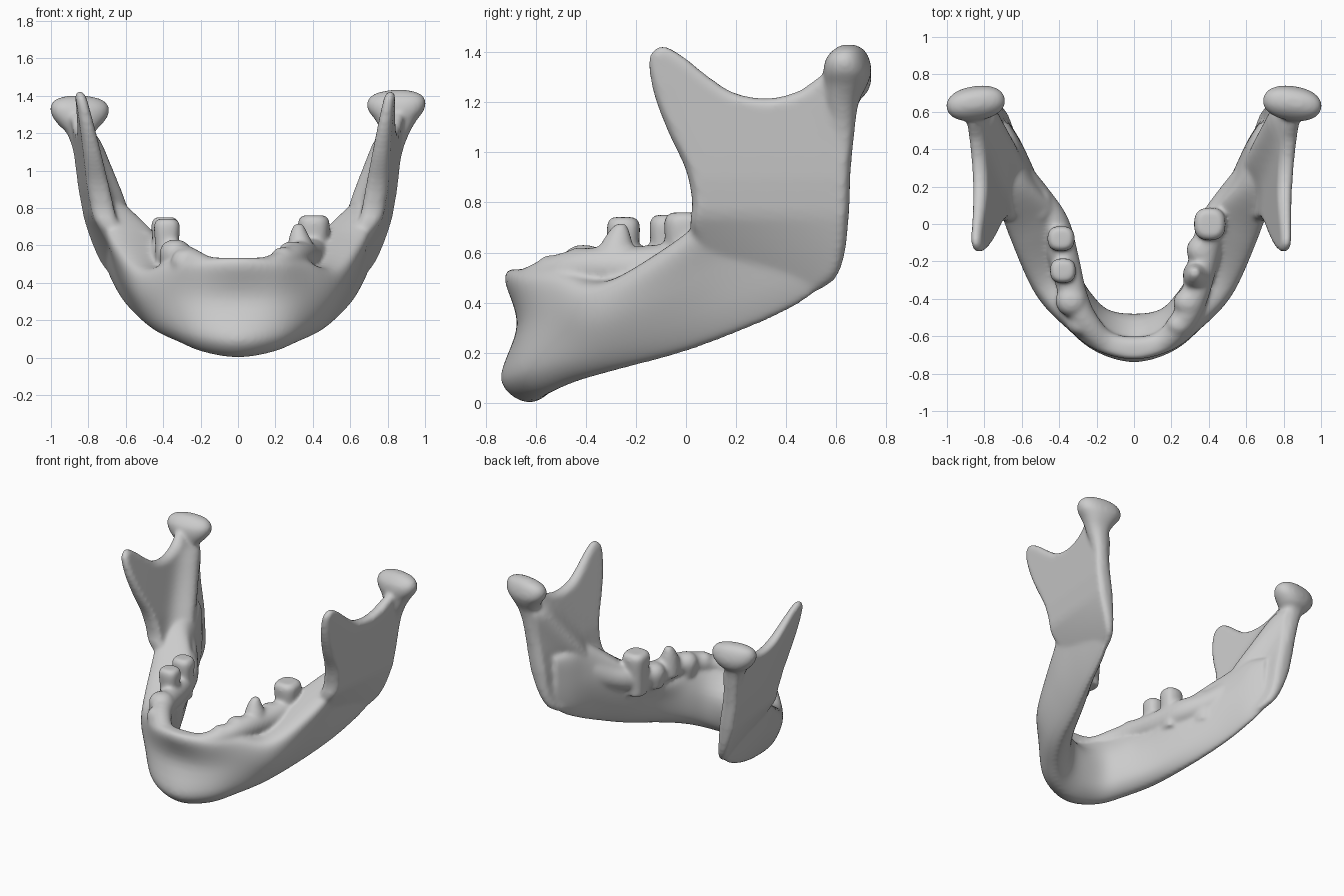
import bpy, bmesh
from math import sin, cos, pi, radians, exp
from mathutils import Vector

if "Cube" in bpy.data.objects:
    bpy.data.objects.remove(bpy.data.objects["Cube"])

bm = bmesh.new()


def spline(rows, n, closed=False):
    """Catmull-Rom through rows of numbers, n steps per span."""
    m, out = len(rows), []
    pick = lambda i: rows[i % m] if closed else rows[max(0, min(m - 1, i))]
    for i in range(m if closed else m - 1):
        for k in range(n):
            t = k / n
            out.append([0.5 * (2 * b + (c - a) * t + (2 * a - 5 * b + 4 * c - d) * t * t
                        + (3 * b - a - 3 * c + d) * t ** 3)
                        for a, b, c, d in zip(pick(i - 1), pick(i), pick(i + 1), pick(i + 2))])
    if not closed:
        out.append(list(rows[-1]))
    return out


def loft(rings, target=bm):
    """Closed skin through equal-sized rings of points."""
    vs = [[target.verts.new(p) for p in r] for r in rings]
    n = len(vs[0])
    for a, b in zip(vs, vs[1:]):
        for i in range(n):
            target.faces.new((a[i], a[(i + 1) % n], b[(i + 1) % n], b[i]))
    target.faces.new(vs[0])
    target.faces.new(vs[-1])


def clamp(v, hi=1.0):
    return max(0.0, min(hi, v))


def stack(s, x, y, rows, squash=2.0, turn=0.0):
    """Rounded post from rows of dx, dy, z, rx, ry."""
    rings = []
    for dx, dy, z, rx, ry in spline(rows, 4):
        ring = []
        for k in range(28):
            a = 2 * pi * k / 28
            u, v = cos(a), sin(a)
            u = abs(u) ** (2 / squash) * (1 if u > 0 else -1) * max(rx, .004)
            v = abs(v) ** (2 / squash) * (1 if v > 0 else -1) * max(ry, .004)
            ring.append((s * (x + dx + u * cos(turn) - v * sin(turn)),
                         y + dy + u * sin(turn) + v * cos(turn), z))
        rings.append(ring)
    loft(rings)


# body of the jaw: x, y, heading, bottom z, top z, outer low/mid/top, inner top/mid/low
half = [
    (0, -.62, 0, 0, .535, .12, .055, .105, .04, -.13, -.11),
    (.18, -.575, 20, .028, .535, .105, .08, .10, -.03, -.12, -.10),
    (.31, -.46, 42, .08, .53, .085, .105, .09, -.08, -.12, -.10),
    (.41, -.28, 58, .13, .49, .08, .145, .13, -.11, -.11, -.08),
    (.50, -.02, 68, .198, .64, .07, .145, .165, -.12, -.10, -.06),
    (.59, .22, 70, .285, .82, .055, .115, .165, -.03, -.08, -.05),
    (.65, .42, 72, .375, .86, .04, .085, .125, -.03, -.05, -.04),
    (.69, .54, 74, .455, .85, .025, .06, .085, -.01, -.02, -.02)]
left = [(-r[0], r[1], -r[2]) + r[3:] for r in half[:0:-1]]
rings = []
for x, y, a, zb, zt, ol, om, ot, it, im, il in spline(left + half, 6):
    nx, ny = sin(radians(a)), -cos(radians(a))
    prof = [((ol + il) / 2, 0), (ol, .17), (om, .58), (ot, .92),
            ((ot + it) / 2, 1), (it, .92), (im, .58), (il, .17)]
    rings.append([(x + o * nx, y + o * ny, zb + f * (zt - zb)) for o, f in spline(prof, 5, True)])
loft(rings)

# tooth-bearing ridge, running back into each ramus: x, y, z, width, height
ridge = [(0, -.66, .485, .06, .05), (.15, -.63, .49, .06, .05), (.26, -.52, .52, .07, .07),
         (.325, -.38, .54, .075, .08), (.375, -.18, .54, .08, .085), (.425, 0, .56, .08, .09),
         (.515, .15, .60, .07, .08), (.61, .28, .68, .06, .08), (.68, .38, .76, .04, .05)]
path = spline([(-r[0],) + r[1:] for r in ridge[:0:-1]] + ridge, 6)
rings = []
for i, (x, y, z, w, h) in enumerate(path):
    t = Vector(path[min(i + 1, len(path) - 1)][:3]) - Vector(path[max(i - 1, 0)][:3])
    side = t.cross(Vector((0, 0, 1))).normalized()
    up = side.cross(t).normalized()
    rings.append([Vector((x, y, z)) + side * w * cos(k * pi / 10) + up * h * sin(k * pi / 10)
                  for k in range(20)])
loft(rings)

# ramus plate outline (y, z): coronoid process, notch, neck, rear edge, angle
outline = [(.025, .80), (.0, .93), (-.07, 1.08), (-.13, 1.24), (-.147, 1.38), (-.09, 1.425),
           (.0, 1.375), (.1, 1.295), (.2, 1.235), (.33, 1.216), (.45, 1.245), (.53, 1.30),
           (.62, 1.34), (.69, 1.27), (.675, 1.12), (.658, .95), (.65, .75), (.628, .57),
           (.575, .475), (.45, .44), (.25, .5), (.09, .58), (.02, .69)]
prof = spline(outline, 4, True)


def ramus_x(side, y, z, s):
    low = max(0, .75 - z)
    c = .685 + .17 * (z - .6) + .09 * y - .3 * low ** 2 - .3 * low * max(0, 1 - y / .6)
    if s < 0:
        c += .045 * max(0, z - .8) * (1 - y)
    t = .028 + .032 * clamp((1.4 - z) / .5) - .11 * low
    f = clamp((z - .65) / .5, 1.1)             # inner crest rising to the neck
    crest = (.115 - .05 * f) * exp(-((y - .21 - .36 * f) / .12) ** 2)
    crest *= clamp((1.28 - z) / .12) * clamp((z - .52) / .22)
    return s * (c + side * t + crest * min(side, 0))


for s in (1, -1):
    plate = bmesh.new()
    rings = []
    for side, inset in ((-1, .022), (-.45, 0), (.45, 0), (1, .022)):
        ring = []
        for i, (y, z) in enumerate(prof):
            p, q = prof[i - 1], prof[(i + 1) % len(prof)]
            n = Vector((q[1] - p[1], p[0] - q[0])).normalized()
            ring.append((side, y + n.x * inset, z + n.y * inset))
        rings.append(ring)
    loft(rings, plate)
    # slice the flat plate into a grid, then curve it
    bmesh.ops.triangulate(plate, faces=plate.faces)
    for axis, lo, count in ((1, -.12, 20), (2, .45, 24)):
        for k in range(count):
            co, no = Vector(), Vector()
            co[axis], no[axis] = lo + .04 * k + .0013, 1
            bmesh.ops.bisect_plane(plate, geom=plate.verts[:] + plate.edges[:] + plate.faces[:],
                                   plane_co=co, plane_no=no, dist=1e-5)
    for v in plate.verts:
        v.co.x = ramus_x(v.co.x, v.co.y, v.co.z, s)
    tmp = bpy.data.meshes.new("ramus")
    plate.to_mesh(tmp)
    plate.free()
    bm.from_mesh(tmp)
    bpy.data.meshes.remove(tmp)

    # neck and condyle
    d = 0 if s > 0 else -.03
    stack(s, .845, .645, [(-.05, -.025, .9, .04, .035), (-.02, -.02, 1.1, .055, .05),
                          (-.003, -.02, 1.2, .075, .065), (0, -.005, 1.27 + d, .112, .083),
                          (0, 0, 1.32 + d, .15, .093), (.002, 0, 1.37 + d, .158, .085),
                          (.008, .005, 1.41 + d, .125, .058), (.015, .005, 1.43 + d, .05, .025)],
          2.3, -.15)


# teeth and gum lumps: side, x, y, rx, ry, top z
def molar(s, x, y, rx, ry, top):
    stack(s, x, y, [(0, 0, .45, rx * .8, ry * .8), (0, 0, .6, rx * .9, ry * .9),
                    (0, 0, top - .05, rx, ry), (0, 0, top - .015, rx * .95, ry * .95),
                    (0, 0, top + .005, rx * .7, ry * .7)], 2.6)


molar(1, .405, .0, .085, .088, .755)
molar(-1, .39, -.078, .073, .068, .745)
molar(-1, .38, -.25, .07, .067, .737)
stack(1, .335, -.27, [(.01, 0, .5, .085, .09), (0, -.01, .6, .07, .075),
                      (-.01, 0, .67, .045, .05), (-.01, .01, .715, .025, .025)])
for s, x, y, rx, ry, top in ((1, .29, -.42, .08, .075, .62), (1, .36, -.14, .08, .08, .63),
                             (-1, .335, -.41, .085, .085, .63), (-1, .28, -.53, .08, .07, .58),
                             (-1, .50, .10, .065, .10, .69), (1, .24, -.54, .07, .06, .59)):
    stack(s, x, y, [(0, 0, .46, rx * .8, ry * .8), (0, 0, top - .07, rx, ry),
                    (0, 0, top - .02, rx * .75, ry * .75), (0, 0, top, rx * .3, ry * .3)])

# fuse everything into one smooth bone
bmesh.ops.recalc_face_normals(bm, faces=bm.faces)
mesh = bpy.data.meshes.new("jawbone")
bm.to_mesh(mesh)
bm.free()
jaw = bpy.data.objects.new("jawbone", mesh)
bpy.context.collection.objects.link(jaw)
rem = jaw.modifiers.new("fuse", 'REMESH')
rem.mode = 'VOXEL'
rem.voxel_size = .011
rem.use_smooth_shade = True
smo = jaw.modifiers.new("soften", 'SMOOTH')
smo.factor = .5
smo.iterations = 16
